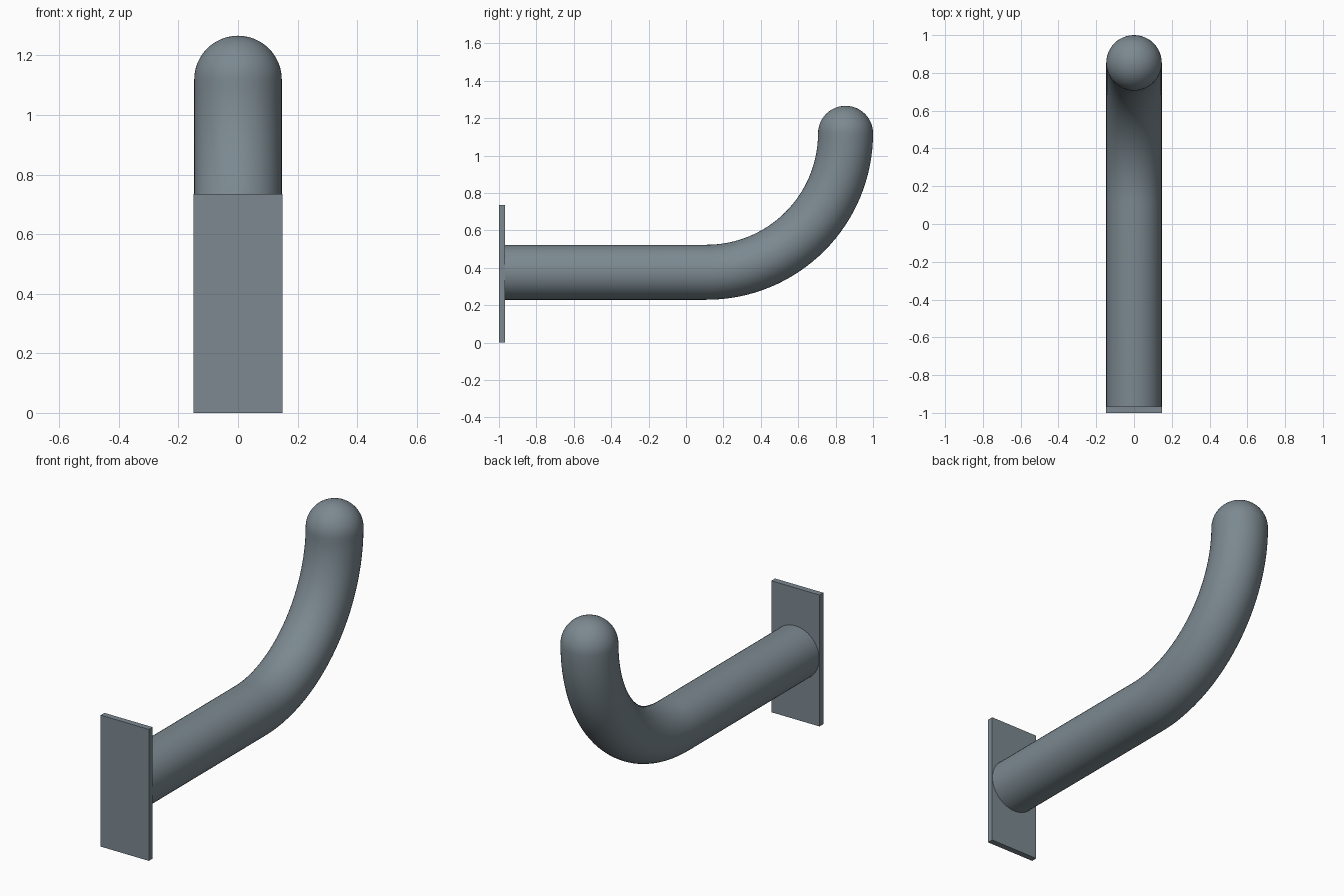
import bpy, bmesh, math
from mathutils import Vector

if "Cube" in bpy.data.objects:
    bpy.data.objects.remove(bpy.data.objects["Cube"])

metal = bpy.data.materials.new("blue_grey_metal")
metal.diffuse_color = (0.2, 0.25, 0.28, 1)
metal.use_nodes = True
metal.node_tree.nodes["Principled BSDF"].inputs["Base Color"].default_value = metal.diffuse_color

R = 0.147        # tube radius
BEND = 0.743     # bend radius along the centre line
AXIS_Z = 0.376   # height of the straight tube
BEND_Y = 0.11    # where the bend starts
SIDES = 48


def add_object(name, bm):
    bmesh.ops.recalc_face_normals(bm, faces=bm.faces)
    mesh = bpy.data.meshes.new(name)
    bm.to_mesh(mesh)
    bm.free()
    mesh.materials.append(metal)
    obj = bpy.data.objects.new(name, mesh)
    bpy.context.collection.objects.link(obj)
    return obj


# Wall plate
bm = bmesh.new()
bmesh.ops.create_cube(bm, size=1)
bmesh.ops.scale(bm, vec=(0.298, 0.033, 0.735), verts=bm.verts)
bmesh.ops.translate(bm, vec=(0, -0.9835, 0.3675), verts=bm.verts)
add_object("wall_plate", bm)

# Hook arm stations: (y, z, tangent angle, radius)
stations = [(-0.975, AXIS_Z, 0, R)]
for i in range(33):
    a = math.pi / 2 * i / 32
    stations.append((BEND_Y + BEND * math.sin(a),
                     AXIS_Z + BEND * (1 - math.cos(a)), a, R))
tip_y, tip_z = stations[-1][:2]

# Rounded tip continues the sweep upwards
for i in range(1, 12):
    a = math.pi / 2 * i / 12
    stations.append((tip_y, tip_z + R * math.sin(a), math.pi / 2, R * math.cos(a)))

# Sweep the circular section along the stations
bm = bmesh.new()
rings = []
for y, z, a, r in stations:
    side = Vector((0, -math.sin(a), math.cos(a)))
    ring = []
    for k in range(SIDES):
        t = math.tau * k / SIDES
        ring.append(bm.verts.new(Vector((r * math.cos(t), y, z)) + side * r * math.sin(t)))
    rings.append(ring)
for p, q in zip(rings, rings[1:]):
    for k in range(SIDES):
        n = (k + 1) % SIDES
        bm.faces.new((p[k], p[n], q[n], q[k]))
bm.faces.new(rings[0])
pole = bm.verts.new((0, tip_y, tip_z + R))
for k in range(SIDES):
    bm.faces.new((rings[-1][k], rings[-1][(k + 1) % SIDES], pole))
arm = add_object("hook_arm", bm)

bpy.context.view_layer.objects.active = arm
arm.select_set(True)
bpy.ops.object.shade_smooth_by_angle(angle=math.radians(35))
